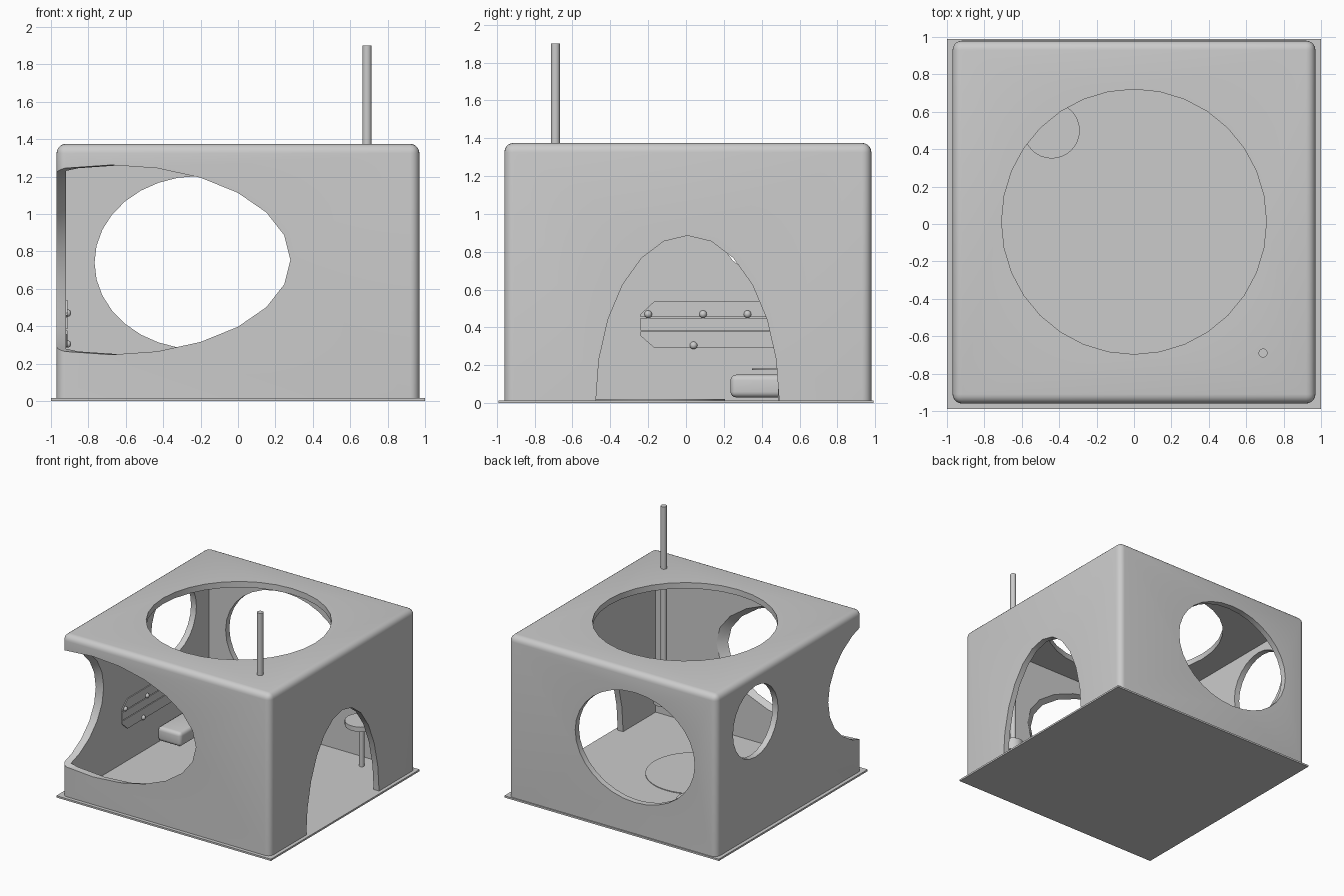
import bpy, bmesh, math
from mathutils import Vector, Matrix

if "Cube" in bpy.data.objects:
    bpy.data.objects.remove(bpy.data.objects["Cube"])

def finish(name, bm, smooth=True):
    bmesh.ops.recalc_face_normals(bm, faces=bm.faces[:])
    me = bpy.data.meshes.new(name)
    bm.to_mesh(me)
    bm.free()
    ob = bpy.data.objects.new(name, me)
    bpy.context.collection.objects.link(ob)
    if smooth:
        shade(ob)
    return ob

def activate(ob):
    bpy.ops.object.select_all(action='DESELECT')
    ob.select_set(True)
    bpy.context.view_layer.objects.active = ob

def shade(ob):
    activate(ob)
    bpy.ops.object.shade_smooth_by_angle(angle=math.radians(30))

def box(name, lo, hi, bevel=0, segments=4, keep_bottom=False, smooth=True):
    lo, hi = Vector(lo), Vector(hi)
    bm = bmesh.new()
    m = Matrix.Translation((lo + hi) / 2) @ Matrix.Diagonal((*(hi - lo), 1))
    bmesh.ops.create_cube(bm, size=1, matrix=m)
    if bevel:
        edges = [e for e in bm.edges
                 if not keep_bottom or max(v.co.z for v in e.verts) > lo.z + 1e-4]
        bmesh.ops.bevel(bm, geom=edges, offset=bevel, segments=segments,
                        profile=0.5, affect='EDGES')
    return finish(name, bm, smooth)

def tube(name, centre, axis, t0, t1, ru, rv, n=24, smooth=True):
    """Elliptical cylinder along axis, from t0 to t1 measured from centre."""
    d = Vector(axis).normalized()
    v = Vector((0, 1, 0)) if abs(d.z) > 0.9 else Vector((0, 0, 1))
    u = v.cross(d)
    rot = Matrix((u, v, d)).transposed().to_4x4()
    m = (Matrix.Translation(Vector(centre) + d * (t0 + t1) / 2) @ rot
         @ Matrix.Diagonal((ru, rv, t1 - t0, 1)))
    bm = bmesh.new()
    bmesh.ops.create_cone(bm, cap_ends=True, segments=n, radius1=1, radius2=1,
                          depth=1, matrix=m)
    return finish(name, bm, smooth)

def post(name, x, y, z0, z1, r, n=24):
    return tube(name, (x, y, 0), (0, 0, 1), z0, z1, r, r, n)

def carve(ob, cutter):
    cutter.hide_render = True
    mod = ob.modifiers.new("cut", 'BOOLEAN')
    mod.operation, mod.solver, mod.object = 'DIFFERENCE', 'EXACT', cutter
    activate(ob)
    bpy.ops.object.modifier_apply(modifier=mod.name)
    bpy.data.objects.remove(cutter)

# Ground plate and hollow shell
box("base_plate", (-1, -.99, 0), (1, .99, .015), smooth=False)
shell = box("house_shell", (-.97, -.96, .01), (.97, .98, 1.375), .05, 5, True, False)
carve(shell, box("room_cutter", (-.92, -.91, -.1), (.92, .93, 1.325), smooth=False))

# Openings: roof, back, left, right door arch, oblique corner window
a = math.radians(56)
openings = [
    ((0, .012, 1.35), (0, 0, 1), -.15, .15, .708, .708, 32),
    ((-.21, .95, .74), (0, 1, 0), -.15, .15, .557, .463, 32),
    ((-.95, .46, .965), (1, 0, 0), -.15, .15, .3, .3, 24),
    ((.95, .008, 0), (1, 0, 0), -.15, .15, .485, .885, 24),
    ((-.68, -.96, .755), (math.sin(a), math.cos(a), 0), -.6, 1.1,
     .96 * math.cos(a), .507, 24),
]
for o in openings:
    carve(shell, tube("opening_cutter", *o, smooth=False))
shade(shell)

# Mast through the roof, with a foot inside the room
post("mast", .69, -.69, .25, 1.9, .024)
post("mast_foot", .69, -.69, .24, .34, .08)

# Rack of three planks on the left wall, cut corners at the ends
def plank(name, pts, x0, x1):
    bm = bmesh.new()
    f = bm.faces.new([bm.verts.new((x0, y, z)) for y, z in pts])
    ext = bmesh.ops.extrude_face_region(bm, geom=[f])["geom"]
    bmesh.ops.translate(bm, vec=(x1 - x0, 0, 0),
                        verts=[e for e in ext if isinstance(e, bmesh.types.BMVert)])
    return finish(name, bm, False)

L, R = -.24, .62
plank("rack_top", [(L, .456), (R, .456), (R, .47), (R - .075, .54),
                   (L + .075, .54), (L, .47)], -.93, -.912)
plank("rack_middle", [(L, .384), (R, .384), (R, .45), (L, .45)], -.93, -.912)
plank("rack_bottom", [(L, .378), (L, .355), (L + .075, .29), (R - .075, .29),
                      (R, .355), (R, .378)], -.93, -.912)

# Rack knobs
for y, z in ((-.2, .47), (.09, .47), (.325, .47), (.04, .305)):
    bm = bmesh.new()
    bmesh.ops.create_uvsphere(bm, u_segments=16, v_segments=10, radius=.02,
                              matrix=Matrix.Translation((-.912, y, z)))
    finish("rack_knob", bm)

# Cushion along the left wall, small table, rug, corner stool
box("cushion", (-.92, .235, .03), (-.7, .8, .15), .03, 4)
post("table_top", -.44, .5, .175, .183, .15, 32)
post("table_leg", -.44, .5, .015, .175, .015)
post("rug", .04, -.17, .013, .021, .375, 48)
post("stool_seat", .6, .79, .36, .4, .13)
post("stool_leg", .6, .79, .015, .36, .02)
